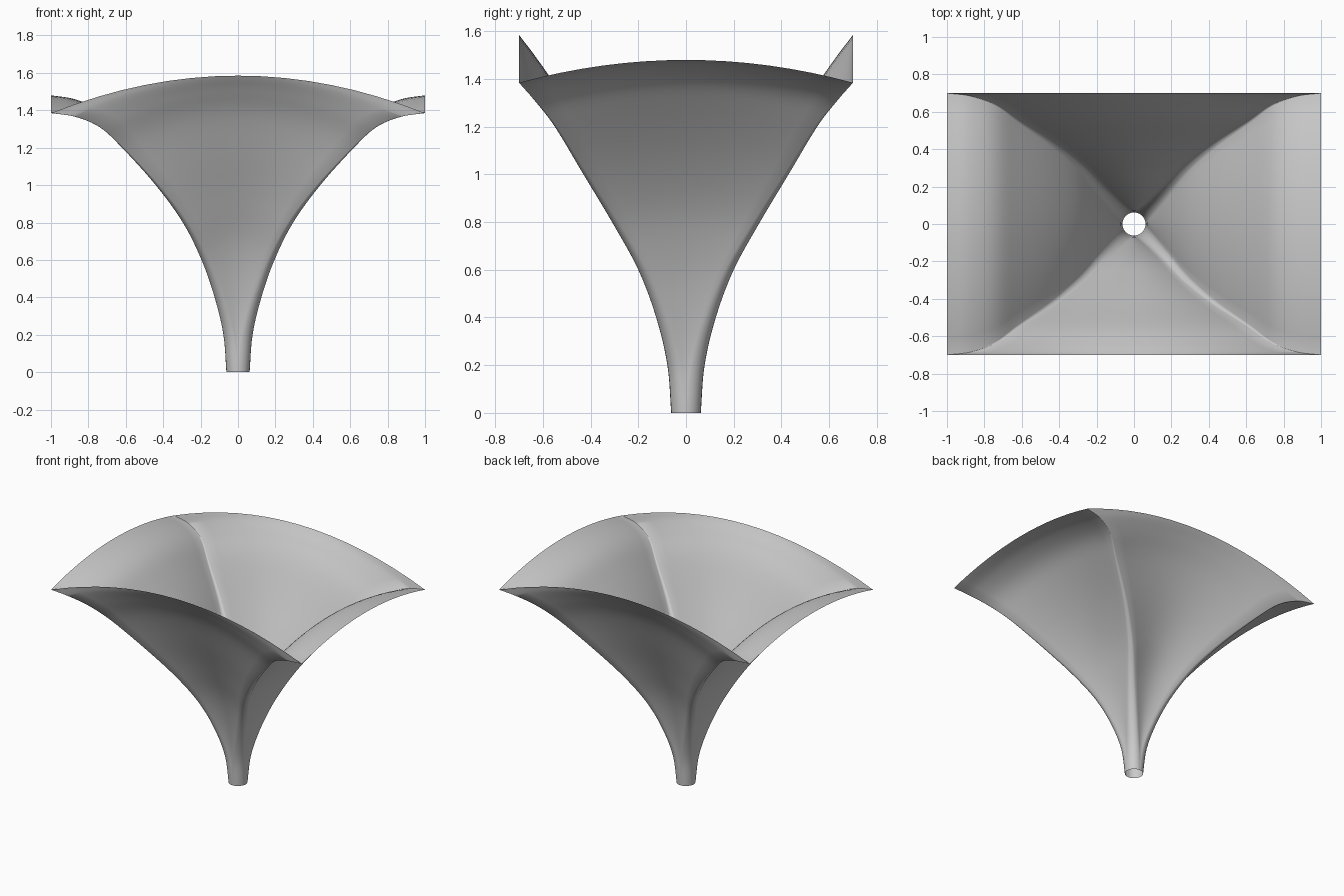
import bpy
import bmesh
from math import cos, sin, pi
from mathutils import Vector

cube = bpy.data.objects.get("Cube")
if cube:
    bpy.data.objects.remove(cube, do_unlink=True)

# Corner ridge of the funnel: height, half width, half depth
RIDGE = [Vector(p) for p in (
    (0, .062, .062), (.2, .078, .078), (.4, .125, .125), (.6, .195, .2),
    (.8, .295, .31), (1, .44, .43), (1.2, .62, .55), (1.31, .74, .635),
    (1.365, .87, .683), (1.385, 1, .7))]
TOP = 1.385
STEM_RADIUS = .062
ARCH_FRONT, ARCH_SIDE = .2, .095
STEPS, EDGE_CUTS, CORNER_CUTS = 6, 16, 6


def smooth_path(points, steps):
    """Catmull-Rom curve through the points."""
    ends = [2 * points[0] - points[1]] + points + [2 * points[-1] - points[-2]]
    path = []
    for a, b, c, d in zip(ends, ends[1:], ends[2:], ends[3:]):
        for i in range(steps):
            t = i / steps
            path.append(b + (c - a) * t / 2 + (2 * a - 5 * b + 4 * c - d) * t**2 / 2
                        + (3 * b - a - 3 * c + d) * t**3 / 2)
    return path + [points[-1]]


def section(z, a, b):
    """Rounded rectangle whose four edges arch upward in the middle."""
    grow = z / TOP
    r = STEM_RADIUS * (1 - grow) + .002
    r = min(r, a, b)
    corners = []
    for k, (sx, sy) in enumerate(((1, 1), (-1, 1), (-1, -1), (1, -1))):
        corners.append([Vector((sx * (a - r) + r * cos(ang), sy * (b - r) + r * sin(ang), z))
                        for ang in ((k + j / CORNER_CUTS) * pi / 2 for j in range(CORNER_CUTS + 1))])
    ring = []
    for k, corner in enumerate(corners):
        ring += corner
        start, end = corner[-1], corners[(k + 1) % 4][0]
        arch = ARCH_FRONT if k % 2 == 0 else ARCH_SIDE
        for j in range(1, EDGE_CUTS):
            u = j / EDGE_CUTS
            p = start.lerp(end, u)
            p.z += grow * arch * (1 - (2 * u - 1)**2)
            ring.append(p)
    return ring


# Open sheet lofted from round stem to arched rectangular rim
bm = bmesh.new()
rings = [[bm.verts.new(p) for p in section(*row)] for row in smooth_path(RIDGE, STEPS)]
for low, high in zip(rings, rings[1:]):
    n = len(low)
    for i in range(n):
        j = (i + 1) % n
        bm.faces.new((low[i], low[j], high[j], high[i]))
mesh = bpy.data.meshes.new("funnel_canopy")
bm.to_mesh(mesh)
bm.free()
canopy = bpy.data.objects.new("funnel_canopy", mesh)
bpy.context.collection.objects.link(canopy)

grey = bpy.data.materials.new("light_grey")
grey.use_nodes = True
colour = (.6, .6, .6, 1)
grey.diffuse_color = colour
grey.node_tree.nodes["Principled BSDF"].inputs["Base Color"].default_value = colour
mesh.materials.append(grey)

bpy.context.view_layer.objects.active = canopy
canopy.select_set(True)
bpy.ops.object.shade_smooth_by_angle(angle=pi / 5)
